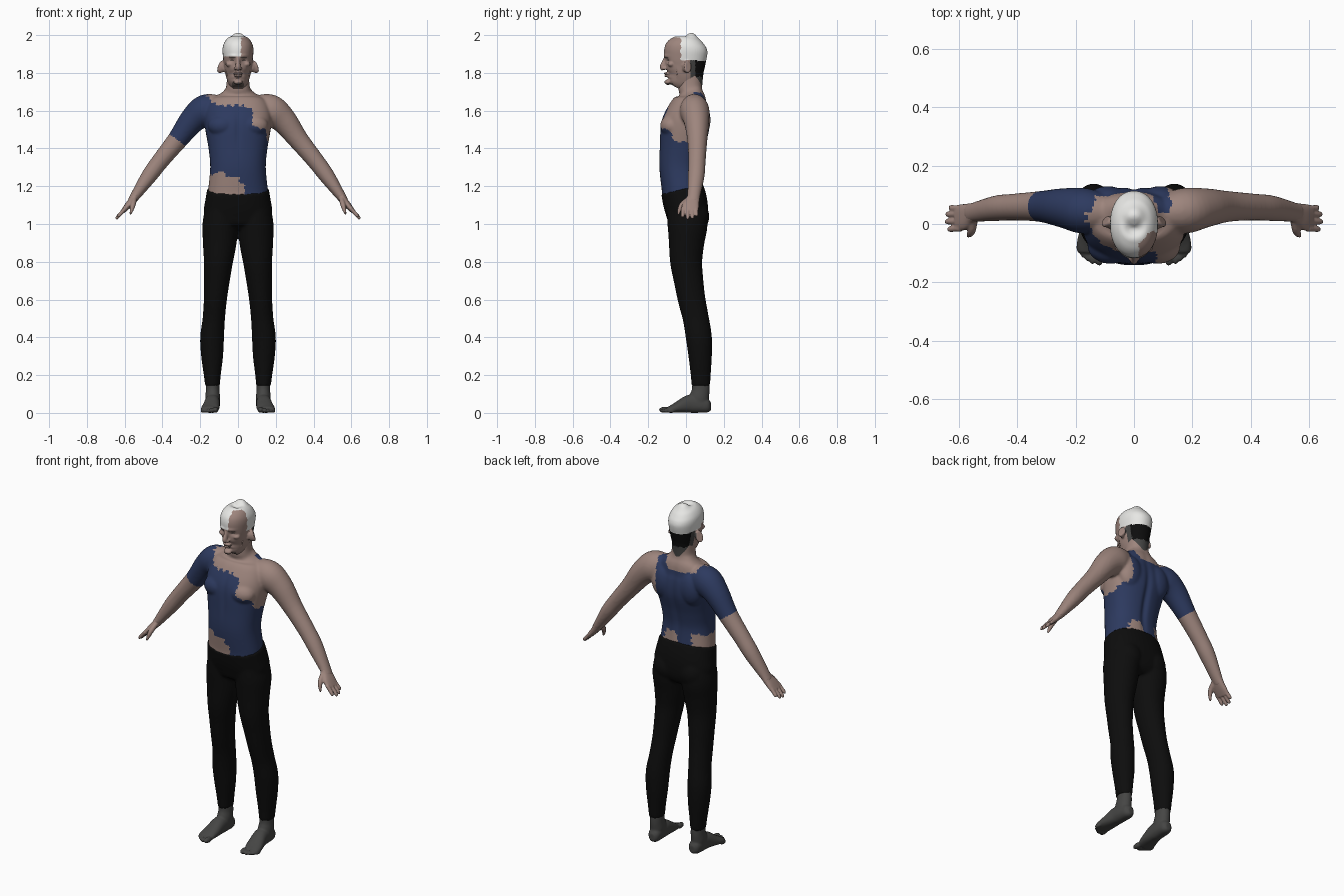
import bpy, bmesh, math
from mathutils import Vector, Matrix

COLOURS = {"skin": (.34, .235, .205), "navy_shirt": (.026, .042, .115), "black_cloth": (.004, .004, .004),
           "white_cap": (.8, .8, .78), "dark_grey": (.06, .06, .058), "stubble": (.11, .085, .075)}
MATS = {}
for key, c in COLOURS.items():
    MATS[key] = bpy.data.materials.new(key)
    MATS[key].diffuse_color = (*c, 1)
KEYS = list(COLOURS)


def spline(rows, sub=5):
    """Catmull-Rom through section rows."""
    out = []
    for i in range(len(rows) - 1):
        p0, p1, p2, p3 = rows[max(i - 1, 0)], rows[i], rows[i + 1], rows[min(i + 2, len(rows) - 1)]
        for k in range(sub):
            t = k / sub
            out.append([.5 * (2 * b + (c - a) * t + (2 * a - 5 * b + 4 * c - d) * t * t
                        + (3 * b - a - 3 * c + d) * t ** 3) for a, b, c, d in zip(p0, p1, p2, p3)])
    return out + [list(rows[-1])]


def loft(bm, rows, side=1, hint=(0, 1, 0), power=2.0, n=32):
    """Closed tube; rows are (x, y, z, half width, half depth along hint)."""
    rows = [[r[0] * side, *r[1:]] for r in spline(rows)]
    pts = [Vector(r[:3]) for r in rows]
    rings = []
    for i, r in enumerate(rows):
        t = (pts[min(i + 1, len(pts) - 1)] - pts[max(i - 1, 0)]).normalized()
        v = Vector(hint)
        v = (v - t * v.dot(t)).normalized()
        u = v.cross(t)
        ring = []
        for k in range(n):
            c, s = math.cos(k * math.tau / n), math.sin(k * math.tau / n)
            c = math.copysign(abs(c) ** (2 / power), c)
            s = math.copysign(abs(s) ** (2 / power), s)
            ring.append(bm.verts.new(pts[i] + u * c * max(r[3], .001) + v * s * max(r[4], .001)))
        rings.append(ring)
    for a, b in zip(rings, rings[1:]):
        for k in range(n):
            bm.faces.new((a[k], a[(k + 1) % n], b[(k + 1) % n], b[k]))
    bm.faces.new(rings[0])
    bm.faces.new(rings[-1])


def blob(bm, centre, radii):
    m = Matrix.Translation(centre) @ Matrix.Diagonal((*radii, 1))
    bmesh.ops.create_uvsphere(bm, u_segments=24, v_segments=16, radius=1, matrix=m)


def fuse(name, bm, voxel, smooth, rule, sculpt=None):
    """Merge overlapping lofts into one skin, then colour its faces by a rule."""
    bmesh.ops.recalc_face_normals(bm, faces=bm.faces)
    raw = bpy.data.meshes.new(name + "_raw")
    bm.to_mesh(raw)
    bm.free()
    ob = bpy.data.objects.new(name, raw)
    bpy.context.collection.objects.link(ob)
    rm = ob.modifiers.new("fuse", "REMESH")
    rm.mode, rm.voxel_size = "VOXEL", voxel
    sm = ob.modifiers.new("soften", "SMOOTH")
    sm.factor, sm.iterations = .5, smooth
    dg = bpy.context.evaluated_depsgraph_get()
    me = bpy.data.meshes.new_from_object(ob.evaluated_get(dg))
    ob.modifiers.clear()
    ob.data = me
    me.name = name
    if sculpt:
        for v in me.vertices:
            v.co = sculpt(v.co)
    me.materials.clear()
    for key in KEYS:
        me.materials.append(MATS[key])
    for p in me.polygons:
        p.use_smooth = True
        p.material_index = KEYS.index(rule(p.center))
    return ob


def inside(x, z, poly):
    hit = False
    for (x1, z1), (x2, z2) in zip(poly, poly[1:] + poly[:1]):
        if (z1 > z) != (z2 > z) and x < (x2 - x1) * (z - z1) / (z2 - z1) + x1:
            hit = not hit
    return hit


def bump(d, width):
    return math.exp(-(d / width) ** 2)


# Torn shirt outline seen from the front and from the back (x, z)
FRONT = [(-.17, 1.75), (-.165, 1.68), (-.125, 1.635), (-.09, 1.625), (0, 1.63), (.045, 1.62), (.085, 1.6),
         (.075, 1.54), (.1, 1.505), (.15, 1.5), (.155, 1.44), (.25, 1.43), (.25, 1.1), (.035, 1.1), (.035, 1.2),
         (.015, 1.215), (.01, 1.25), (-.05, 1.25), (-.09, 1.285), (-.14, 1.26), (-.6, 1.26), (-.6, 1.75)]
BACK = [(-.15, 1.75), (-.13, 1.66), (-.06, 1.64), (.05, 1.645), (.07, 1.7), (.13, 1.7), (.12, 1.6), (.105, 1.5),
        (.14, 1.465), (.25, 1.44), (.25, 1.1), (.11, 1.1), (.1, 1.2), (.08, 1.265), (.02, 1.27), (-.01, 1.2),
        (-.02, 1.1), (-.1, 1.1), (-.085, 1.27), (-.6, 1.27), (-.6, 1.75)]


def shirt_rule(c):
    wob = .004 * math.sin(c.x * 170) + .004 * math.sin(c.z * 210 + c.y * 130)
    if c.x < -.19:
        return "navy_shirt" if (c.x + .32) * -.6 + (c.z - 1.445) * -.8 < 0 else "skin"
    return "navy_shirt" if inside(c.x + wob, c.z + wob, FRONT if c.y < .04 else BACK) else "skin"


def torso_sculpt(co):
    if co.y > .04 and abs(co.x) < .1:      # spine groove
        co.y -= .012 * bump(co.x, .018) * bump(co.z - 1.4, .2)
    elif co.y < -.04 and abs(co.x) < .1:   # breast bone
        co.y += .006 * bump(co.x, .014) * bump(co.z - 1.5, .1)
    return co


# Torso, neck and arms
bm = bmesh.new()
loft(bm, [(0, -.02, 1.14, .158, .108), (0, -.02, 1.18, .158, .108), (0, -.03, 1.3, .147, .111),
          (0, -.022, 1.4, .156, .118), (0, -.007, 1.5, .173, .129), (0, .005, 1.56, .178, .123),
          (0, .018, 1.62, .165, .103), (0, .03, 1.665, .135, .078), (0, .028, 1.695, .085, .062),
          (0, .022, 1.725, .063, .063), (0, .024, 1.8, .058, .06)], power=2.3, n=48)
ARM = [(.09, .04, 1.61, .07, .06), (.17, .045, 1.6, .086, .078), (.24, .055, 1.55, .07, .068),
       (.32, .06, 1.446, .054, .053), (.41, .058, 1.335, .046, .046), (.47, .054, 1.255, .042, .044),
       (.55, .04, 1.14, .025, .034), (.568, .036, 1.115, .02, .036)]
for s in (1, -1):
    loft(bm, ARM, s)
    blob(bm, (s * .08, -.075, 1.52), (.08, .062, .06))      # pectoral
    blob(bm, (s * .09, .075, 1.55), (.075, .055, .1))       # shoulder blade
fuse("upper_body", bm, .007, 6, shirt_rule, torso_sculpt)

# Hands
for s, label in ((1, "left"), (-1, "right")):
    bm = bmesh.new()
    loft(bm, [(.54, .042, 1.155, .023, .031), (.56, .035, 1.125, .02, .036), (.585, .024, 1.095, .017, .045),
              (.608, .02, 1.068, .012, .044)], s, power=2.4)
    for y0, y1, tip in ((-.016, -.02, .8), (.009, .008, 1), (.033, .034, .95), (.054, .058, .7)):
        loft(bm, [(.595, y0, 1.085, .011, .0115), (.615, y0, 1.062, .0105, .011),
                  (.6 + .038 * tip, (y0 + y1) / 2, 1.08 - .044 * tip, .0095, .01),
                  (.6 + .044 * tip, y1, 1.08 - .055 * tip, .005, .006)], s, n=12)
    loft(bm, [(.548, .02, 1.135, .014, .016), (.555, -.018, 1.105, .014, .015), (.562, -.034, 1.078, .011, .011),
              (.57, -.041, 1.05, .005, .006)], s, n=12)
    fuse(label + "_hand", bm, .0042, 3, lambda c: "skin")

# Trousers
bm = bmesh.new()
loft(bm, [(0, .01, .965, .1, .06), (0, .012, 1.0, .165, .098), (0, .006, 1.06, .182, .112),
          (0, -.005, 1.12, .174, .117), (0, -.02, 1.185, .163, .114)], power=2.3, n=48)
LEG = [(.088, .0, 1.1, .08, .1), (.094, .008, 1.0, .094, .106), (.097, .003, .9, .089, .094),
       (.104, .001, .8, .077, .085), (.112, .014, .7, .068, .078), (.12, .03, .6, .061, .073),
       (.128, .052, .5, .059, .069), (.137, .068, .4, .063, .069), (.137, .075, .3, .058, .062),
       (.136, .078, .2, .045, .053), (.135, .078, .143, .039, .049)]
for s in (1, -1):
    loft(bm, LEG, s)
    blob(bm, (s * .082, .045, 1.04), (.08, .078, .09))      # buttock
fuse("trousers", bm, .008, 4, lambda c: "black_cloth")


# Feet
def flat_sole(co):
    co.z = max(co.z, 0)
    return co


for s, label in ((1, "left"), (-1, "right")):
    bm = bmesh.new()
    loft(bm, [(.134, .078, .17, .035, .045), (.134, .078, .12, .036, .047), (.134, .07, .08, .039, .052),
              (.134, .065, .04, .036, .055)], s)
    loft(bm, [(.132, .132, .035, .015, .02), (.132, .115, .036, .032, .035), (.134, .07, .045, .038, .045),
              (.136, .02, .048, .04, .048), (.142, -.03, .034, .045, .034), (.149, -.07, .022, .047, .022),
              (.149, -.095, .016, .042, .016)], s, hint=(0, 0, 1), power=2.3)
    for x, y, r in ((.119, -.112, .016), (.142, -.115, .012), (.159, -.106, .0115), (.174, -.094, .011), (.187, -.079, .011)):
        blob(bm, (s * x, y, r), (r * .95, r * 2.0, r))
    fuse(label + "_foot", bm, .005, 3, lambda c: "dark_grey", flat_sole)


# Head
def face_sculpt(co):
    if co.y < -.05:
        ax = abs(co.x)
        co.y += .012 * bump(ax - .032, .015) * bump(co.z - 1.866, .012)      # eye sockets
        co.y -= .005 * bump(ax - .028, .022) * bump(co.z - 1.89, .008)       # brows
        co.y += .005 * bump(co.x, .024) * bump(co.z - 1.79, .0035)           # mouth line
        co.y += .005 * bump(co.x, .03) * bump(co.z - 1.766, .007)            # chin crease
        co.y += .007 * bump(ax - .055, .018) * bump(co.z - 1.8, .025)        # hollow cheeks
    return co


def head_rule(c):
    ax = abs(c.x)
    wob = .004 * math.sin(c.z * 160) + .003 * math.sin(c.x * 200)
    if c.z > (1.887 if c.y < -.03 else 1.868 if c.y < .06 else 1.862):
        bare = c.x > .015 + wob and c.y < -.028 + wob and c.z < 1.988
        return "skin" if bare else "white_cap"
    if c.y > .05 and c.z > 1.775 + wob:
        return "black_cloth"
    if c.y > .022 and ax < .086:
        return "dark_grey"
    if c.y < -.05:
        if (ax - .032) ** 2 / .0001 + (c.z - 1.866) ** 2 / .000012 < 1:      # eyes
            return "stubble"
        if .014 < ax < .048 and abs(c.z - 1.882) < .0032:                    # eyebrows
            return "stubble"
        if ax < .022 and abs(c.z - 1.79) < .002:                             # lips
            return "stubble"
        if ax < .03 and c.z < 1.748 + wob:                                   # beard
            return "stubble"
    return "skin"


bm = bmesh.new()
HEAD = [(1.724, -.085, -.02, .026), (1.742, -.105, .02, .044), (1.77, -.108, .06, .059), (1.8, -.11, .085, .068),
        (1.84, -.109, .1, .074), (1.88, -.115, .109, .079), (1.92, -.115, .114, .082), (1.95, -.101, .107, .077),
        (1.978, -.069, .083, .06), (1.994, -.036, .053, .036), (2.001, -.005, .015, .008)]
loft(bm, [(0, (f + b) / 2, z, w, (b - f) / 2) for z, f, b, w in HEAD], power=2.15, n=48)
loft(bm, [(0, .025, 1.71, .062, .06), (0, .03, 1.76, .058, .058), (0, .035, 1.82, .056, .06)])       # neck top
loft(bm, [(0, -.105, 1.88, .009, .012), (0, -.115, 1.855, .011, .014), (0, -.121, 1.832, .014, .018),
          (0, -.116, 1.818, .012, .014)])                                                            # nose
blob(bm, (0, -.104, 1.796), (.026, .014, .007))                                                      # upper lip
blob(bm, (0, -.103, 1.784), (.022, .014, .006))                                                      # lower lip
blob(bm, (0, -.096, 1.752), (.024, .018, .016))                                                      # chin
for s in (1, -1):
    blob(bm, (s * .014, -.114, 1.823), (.008, .011, .008))                                           # nostril
    blob(bm, (s * .044, -.078, 1.846), (.022, .02, .015))                                            # cheekbone
    loft(bm, [(.07, -.012, 1.83, .02, .012), (.082, .0, 1.83, .028, .016), (.092, .008, 1.832, .034, .021),
              (.098, .012, 1.834, .03, .018)], s)                                                    # ear
fuse("head", bm, .0042, 3, head_rule, face_sculpt)
